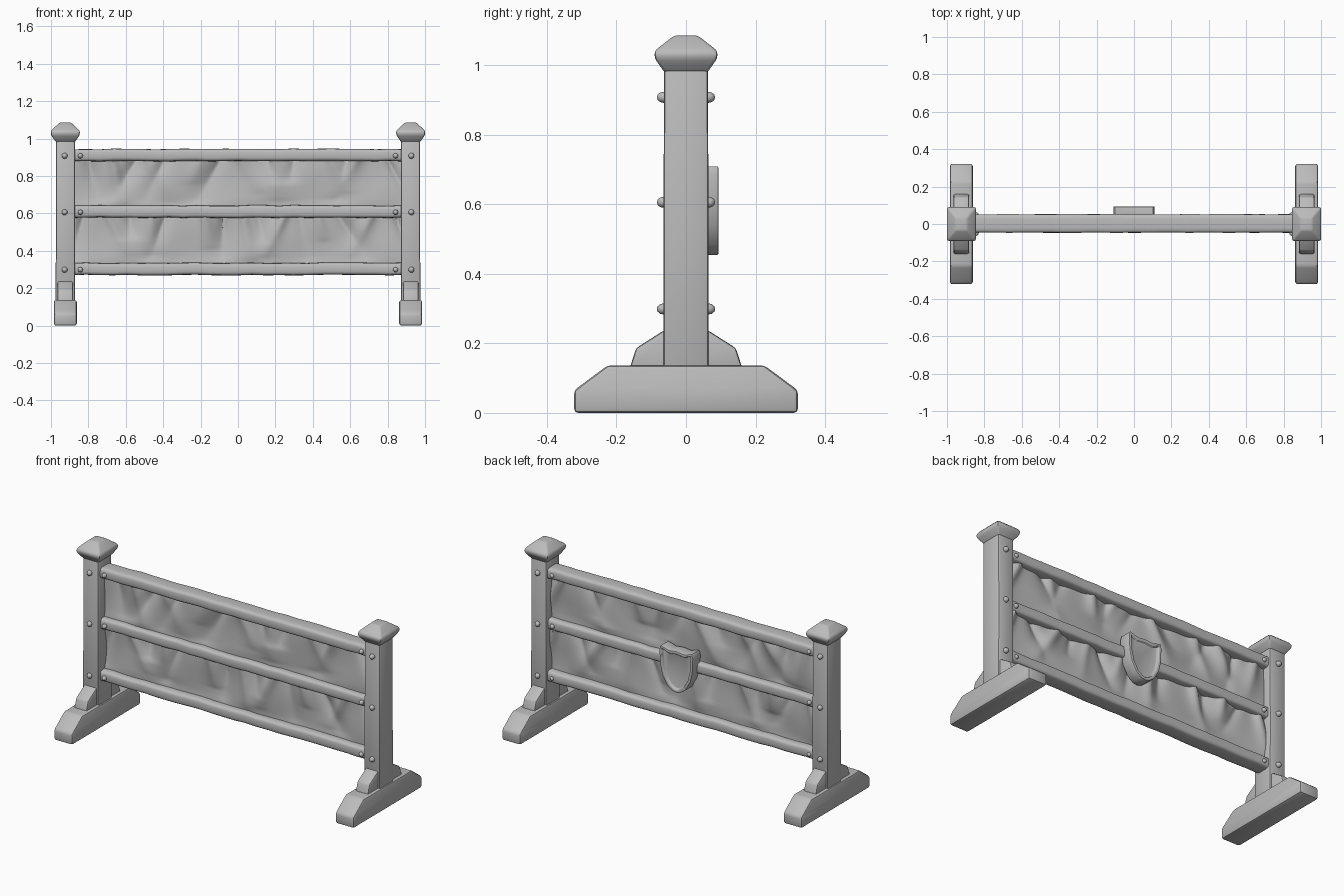
import bpy, bmesh, math, random
from mathutils import Vector

random.seed(4)
cube = bpy.data.objects.get("Cube")
if cube:
    bpy.data.objects.remove(cube, do_unlink=True)

grey = bpy.data.materials.new("plain grey")
grey.use_nodes = True
grey.diffuse_color = (0.5, 0.5, 0.5, 1)
grey.node_tree.nodes["Principled BSDF"].inputs["Base Color"].default_value = (0.5, 0.5, 0.5, 1)

POST_X = 0.923
RAIL_Z = {"top": 0.912, "middle": 0.61, "bottom": 0.303}


def finish(name, bm, bevel=0.0, segments=2, angle=35):
    """Turn a bmesh into a shaded, optionally bevelled object."""
    bmesh.ops.recalc_face_normals(bm, faces=bm.faces)
    mesh = bpy.data.meshes.new(name)
    bm.to_mesh(mesh)
    bm.free()
    mesh.materials.append(grey)
    ob = bpy.data.objects.new(name, mesh)
    bpy.context.collection.objects.link(ob)
    bpy.ops.object.select_all(action='DESELECT')
    ob.select_set(True)
    bpy.context.view_layer.objects.active = ob
    if bevel:
        mod = ob.modifiers.new("soft edges", 'BEVEL')
        mod.width, mod.segments = bevel, segments
        mod.limit_method, mod.angle_limit = 'ANGLE', math.radians(25)
        bpy.ops.object.modifier_apply(modifier=mod.name)
    bpy.ops.object.shade_smooth_by_angle(angle=math.radians(angle))
    return ob


def extrude_profile(name, points, direction, bevel):
    """Extrude a closed loop of 3D points along a direction."""
    bm = bmesh.new()
    face = bm.faces.new([bm.verts.new(p) for p in points])
    new = bmesh.ops.extrude_face_region(bm, geom=[face])["geom"]
    moved = [g for g in new if isinstance(g, bmesh.types.BMVert)]
    bmesh.ops.translate(bm, verts=moved, vec=direction)
    return finish(name, bm, bevel)


def side_profile(name, half, x, width, bevel):
    """Mirror a (y, z) half outline and extrude it across x."""
    outline = half + [(-y, z) for y, z in reversed(half)]
    points = [(x - width / 2, y, z) for y, z in outline]
    return extrude_profile(name, points, Vector((width, 0, 0)), bevel)


def stacked_rings(name, x, rings, bevel):
    """Loft rectangles (half x, half y, z) into a closed column."""
    bm = bmesh.new()
    loops = []
    for hx, hy, z in rings:
        corners = ((-1, -1), (1, -1), (1, 1), (-1, 1))
        loops.append([bm.verts.new((x + a * hx, b * hy, z)) for a, b in corners])
    for low, high in zip(loops, loops[1:]):
        for i in range(4):
            j = (i + 1) % 4
            bm.faces.new((low[i], low[j], high[j], high[i]))
    bm.faces.new(loops[0])
    bm.faces.new(loops[-1])
    return finish(name, bm, bevel)


def bolt(name, x, y, z, side, radius):
    """Domed bolt head that sticks out along y."""
    bm = bmesh.new()
    bmesh.ops.create_uvsphere(bm, u_segments=10, v_segments=6, radius=radius)
    for v in bm.verts:
        v.co = (x + v.co.x, y + side * v.co.z * 1.25, z + v.co.y)
    finish(name, bm, angle=50)


# Posts, caps, feet, braces and bolts on both ends
for side, label in ((1, "left"), (-1, "right")):
    x = side * POST_X
    stacked_rings(label + "_post", x,
                  [(0.052, 0.064, 0.1), (0.051, 0.065, 0.5), (0.051, 0.063, 1.0)], 0.009)
    stacked_rings(label + "_post_cap", x,
                  [(0.05, 0.062, 0.98), (0.077, 0.09, 1.02), (0.077, 0.09, 1.042),
                   (0.03, 0.034, 1.086)], 0.008)
    side_profile(label + "_foot",
                 [(0.322, 0), (0.322, 0.065), (0.295, 0.085), (0.225, 0.137)], x, 0.122, 0.012)
    side_profile(label + "_brace",
                 [(0.165, 0.12), (0.143, 0.187), (0.064, 0.237)], x, 0.082, 0.008)
    for row, z in RAIL_Z.items():
        for face, where in ((-1, "front"), (1, "back")):
            bolt(f"{label}_post_{row}_{where}_bolt", x + side * 0.004, face * 0.064, z - 0.004, face, 0.016)
            bolt(f"{label}_rail_{row}_{where}_bolt", side * 0.843, face * 0.046, z - 0.004, face, 0.014)

# Rounded rails, slightly uneven like hewn timber
for row, z in RAIL_Z.items():
    bm = bmesh.new()
    half_y = 0.05 if row != "middle" else 0.045
    steps, sides = 24, 16
    loops = []
    for i in range(steps + 1):
        x = -0.885 + 1.77 * i / steps
        dz, grow = random.uniform(-0.002, 0.002), random.uniform(0.97, 1.02)
        ring = []
        for k in range(sides):
            a = 2 * math.pi * (k + 0.5) / sides
            c, s = math.cos(a), math.sin(a)
            # superellipse section
            y = half_y * grow * math.copysign(abs(c) ** 0.45, c)
            h = 0.033 * grow * math.copysign(abs(s) ** 0.45, s)
            ring.append(bm.verts.new((x, y + 0.003, z + dz + h)))
        loops.append(ring)
    for a, b in zip(loops, loops[1:]):
        for k in range(sides):
            j = (k + 1) % sides
            bm.faces.new((a[k], a[j], b[j], b[k]))
    bm.faces.new(loops[0])
    bm.faces.new(loops[-1])
    finish(row + "_rail", bm, angle=50)


# Cloth panels: folds hang from the rail above and fan out as they fade
def cloth(name, low, high):
    folds = [(-0.85 + 1.7 * (i + random.uniform(0.1, 0.9)) / 15, random.uniform(-0.22, 0.22),
              random.uniform(0.014, 0.034) * (-1) ** i, random.uniform(0.025, 0.05),
              random.uniform(0.5, 1.0)) for i in range(15)]
    bm = bmesh.new()
    bmesh.ops.create_grid(bm, x_segments=150, y_segments=26, size=1)
    for v in bm.verts:
        x, t = v.co.x * 0.88, (1 - v.co.y) / 2
        y = 0.004 * math.sin(9 * x + 5 * t)
        for x0, slant, depth, width, reach in folds:
            spread = width * (0.6 + 1.3 * t)
            d = abs(x - x0 - slant * t) / spread
            y += depth * math.exp(-d ** 1.5) * max(0, 1 - t / reach) ** 0.6
        y *= min(1, (1 - t) * 5)
        v.co = (x, max(-0.034, min(0.034, y)) + 0.003, high + (low - high) * t)
    ob = finish(name, bm, angle=60)
    mod = ob.modifiers.new("thickness", 'SOLIDIFY')
    mod.thickness, mod.offset = 0.016, 0
    bpy.ops.object.modifier_apply(modifier=mod.name)


cloth("upper_cloth", RAIL_Z["middle"], RAIL_Z["top"])
cloth("lower_cloth", RAIL_Z["bottom"], RAIL_Z["middle"])

# Shield on the back with a raised rim
half = [(0.05, 0.694), (0.102, 0.71), (0.11, 0.685), (0.106, 0.6),
        (0.092, 0.54), (0.06, 0.485), (0.025, 0.46)]
outline = [(0, 0.7)] + half + [(0, 0.455)] + [(-x, z) for x, z in reversed(half)]
bm = bmesh.new()
rear = [bm.verts.new((x, 0.02, z)) for x, z in outline]
front = [bm.verts.new((x, 0.093, z)) for x, z in outline]
bm.faces.new(rear)
plate = bm.faces.new(front)
for i in range(len(outline)):
    j = (i + 1) % len(outline)
    bm.faces.new((rear[i], rear[j], front[j], front[i]))
bmesh.ops.recalc_face_normals(bm, faces=bm.faces)
bmesh.ops.inset_region(bm, faces=[plate], thickness=0.017)
bmesh.ops.inset_region(bm, faces=[plate], thickness=0.004, depth=-0.014)
finish("shield", bm, 0.003)
